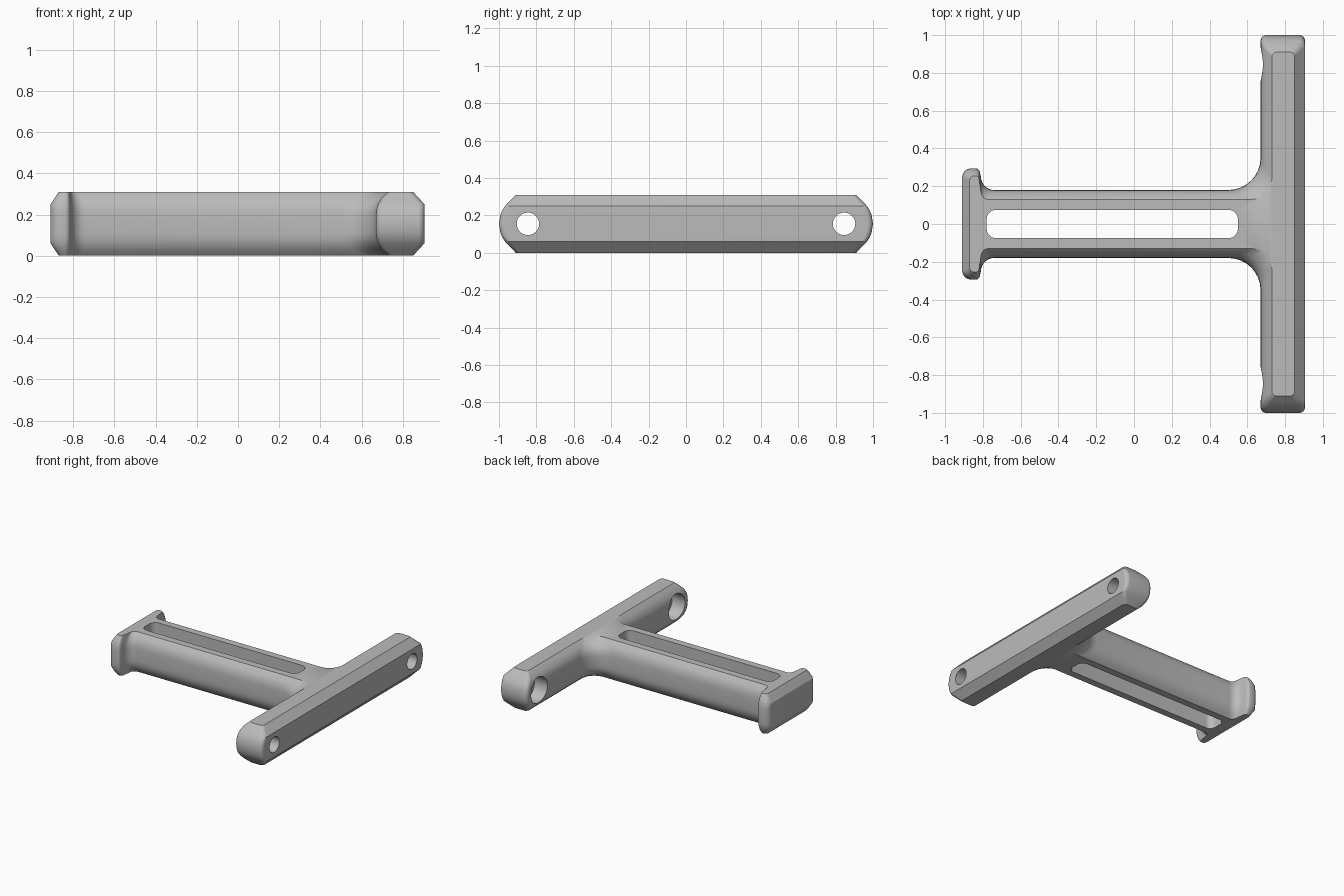
import bpy, bmesh, math
from mathutils import Matrix, Vector

cube = bpy.data.objects.get("Cube")
if cube:
    bpy.data.objects.remove(cube, do_unlink=True)

grey = bpy.data.materials.new("plain grey")
grey.use_nodes = True
grey.diffuse_color = (0.5, 0.5, 0.5, 1)
grey.node_tree.nodes["Principled BSDF"].inputs["Base Color"].default_value = grey.diffuse_color

HALF = 0.155  # half the thickness

# How far each edge style pulls in at each height above the middle
HEIGHTS = [0, 0.045, 0.07, 0.095, 0.125, HALF]
CHAMFER = [0, 0, 0, 0, 0.5, 1]
ROUND = [0, 0.01, 0.05, 0.17, 0.45, 1]
END = [0, 0.08, 0.18, 0.36, 0.67, 1]


def arc(centre, radius, start, stop, steps=8):
    angles = [math.radians(start + (stop - start) * i / steps) for i in range(steps + 1)]
    return [Vector((centre[0] + radius * math.cos(a), centre[1] + radius * math.sin(a)))
            for a in angles]


def corner(wide, flat, start, stop, fx, fy):
    """Pair an arc of the widest outline with the same arc of the flat face."""
    return [(w, f, fx, fy) for w, f in zip(arc(*wide, start, stop), arc(*flat, start, stop))]


def make_object(name, bm):
    bmesh.ops.recalc_face_normals(bm, faces=bm.faces)
    mesh = bpy.data.meshes.new(name)
    bm.to_mesh(mesh)
    bm.free()
    obj = bpy.data.objects.new(name, mesh)
    bpy.context.collection.objects.link(obj)
    mesh.materials.append(grey)
    return obj


def loft(name, rings):
    bm = bmesh.new()
    loops = [[bm.verts.new(p) for p in ring] for ring in rings]
    n = len(loops[0])
    for a, b in zip(loops, loops[1:]):
        for i in range(n):
            j = (i + 1) % n
            bm.faces.new((a[i], a[j], b[j], b[i]))
    bm.faces.new(loops[0][::-1])
    bm.faces.new(loops[-1])
    return make_object(name, bm)


# Half outline: crossbar end, junction fillet, neck and end flange
half = (corner(((0.875, 0.97), 0.03), ((0.825, 0.885), 0.025), 0, 90, CHAMFER, END)
        + corner(((0.70, 0.97), 0.03), ((0.755, 0.885), 0.025), 90, 180, ROUND, END)
        + corner(((0.50, 0.35), 0.17), ((0.62, 0.24), 0.11), 0, -90, ROUND, ROUND)
        + corner(((-0.74, 0.25), 0.07), ((-0.77, 0.17), 0.04), 270, 180, ROUND, ROUND)
        + corner(((-0.84, 0.27), 0.025), ((-0.84, 0.235), 0.02), 0, 90, ROUND, ROUND)
        + corner(((-0.86, 0.245), 0.05), ((-0.845, 0.23), 0.025), 90, 180, CHAMFER, ROUND))


def ring(level, side):
    pts = [(w.x + (f.x - w.x) * fx[level], w.y + (f.y - w.y) * fy[level])
           for w, f, fx, fy in half]
    z = HALF + side * HEIGHTS[level]
    return [(x, y, z) for x, y in pts] + [(x, -y, z) for x, y in reversed(pts)]


top = len(HEIGHTS) - 1
handle = loft("t_handle", [ring(k, -1) for k in range(top, 0, -1)]
              + [ring(k, 1) for k in range(top + 1)])

# Slot through the grip
slot = []
for cx, cy, start in ((0.5, 0.025, 0), (-0.73, 0.025, 90),
                      (-0.73, -0.025, 180), (0.5, -0.025, 270)):
    slot += arc((cx, cy), 0.05, start, start + 90)
cutters = [loft("slot_cutter", [[(p.x, p.y, z) for p in slot] for z in (-0.1, 0.4)])]


# Bolt holes with a wider recess on the grip side
def hole(name, radius, x0, x1, y):
    bm = bmesh.new()
    place = Matrix.Translation(((x0 + x1) / 2, y, HALF)) @ Matrix.Rotation(math.pi / 2, 4, "Y")
    bmesh.ops.create_cone(bm, cap_ends=True, segments=40, radius1=radius, radius2=radius,
                          depth=x1 - x0, matrix=place)
    return make_object(name, bm)


for y in (-0.845, 0.845):
    cutters.append(hole("bolt_cutter", 0.06, 0.5, 1.1, y))
    cutters.append(hole("recess_cutter", 0.1, 0.5, 0.78, y))

bpy.ops.object.select_all(action="DESELECT")
bpy.context.view_layer.objects.active = handle
handle.select_set(True)
for cutter in cutters:
    cutter.hide_render = True
    mod = handle.modifiers.new("cut", "BOOLEAN")
    mod.operation = "DIFFERENCE"
    mod.solver = "EXACT"
    mod.object = cutter
    bpy.ops.object.modifier_apply(modifier=mod.name)
    bpy.data.objects.remove(cutter, do_unlink=True)

bpy.ops.object.shade_smooth_by_angle(angle=math.radians(30))
